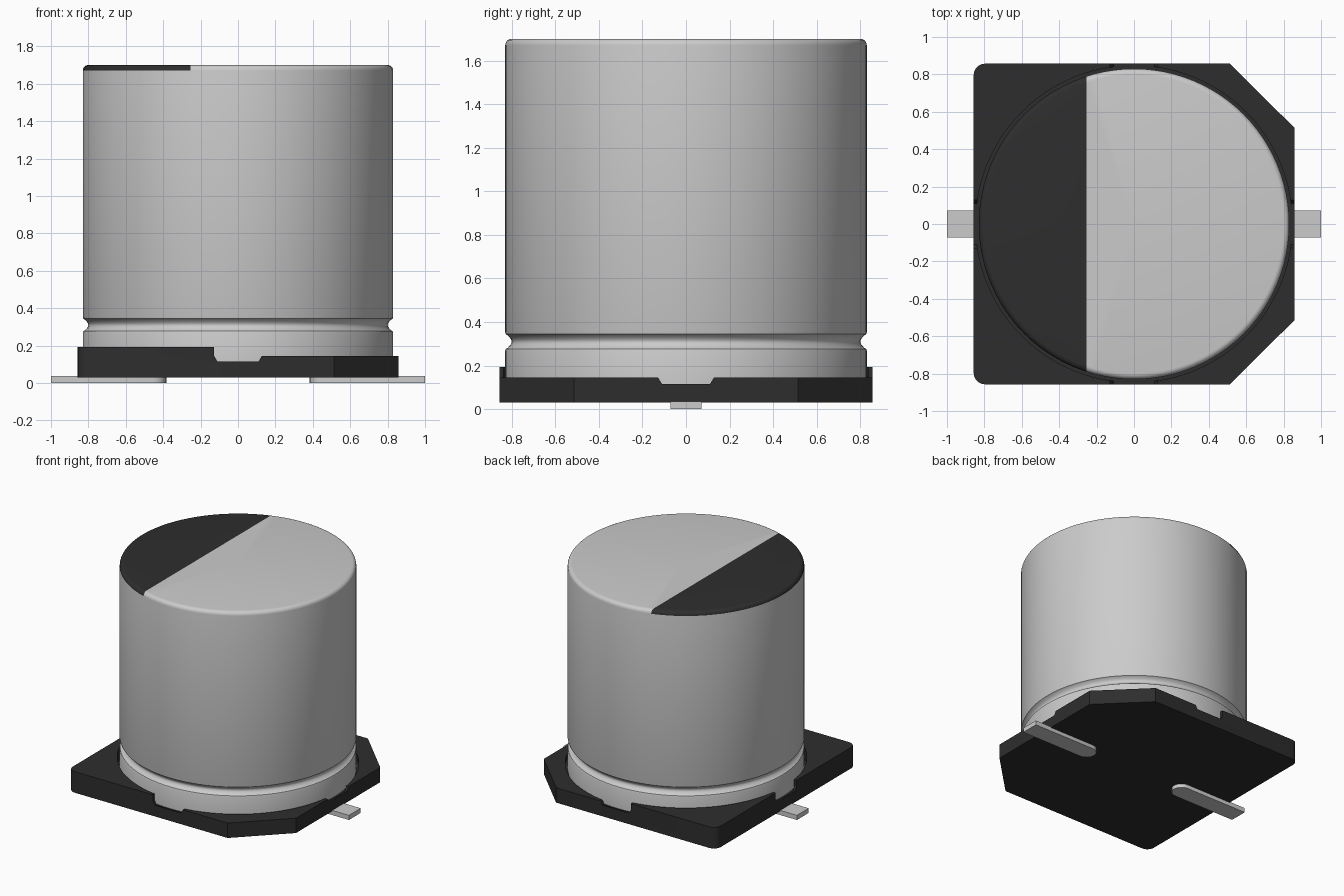
import bpy, bmesh, math
from mathutils import Matrix

cube = bpy.data.objects.get("Cube")
if cube:
    bpy.data.objects.remove(cube, do_unlink=True)


def material(name, rgb, rough):
    m = bpy.data.materials.new(name)
    m.use_nodes = True
    m.diffuse_color = (*rgb, 1)
    bsdf = next(n for n in m.node_tree.nodes if n.type == 'BSDF_PRINCIPLED')
    bsdf.inputs["Base Color"].default_value = (*rgb, 1)
    bsdf.inputs["Roughness"].default_value = rough
    return m


ALU = material("aluminium grey", (0.60, 0.60, 0.60), 0.4)
BLACK = material("black plastic", (0.027, 0.027, 0.027), 0.6)


def make(name, bm, *mats):
    bmesh.ops.recalc_face_normals(bm, faces=bm.faces)
    me = bpy.data.meshes.new(name)
    bm.to_mesh(me)
    bm.free()
    ob = bpy.data.objects.new(name, me)
    bpy.context.collection.objects.link(ob)
    for m in mats:
        me.materials.append(m)
    return ob


def activate(ob):
    bpy.ops.object.select_all(action='DESELECT')
    ob.select_set(True)
    bpy.context.view_layer.objects.active = ob


def smooth(ob, angle):
    activate(ob)
    bpy.ops.object.shade_smooth_by_angle(angle=math.radians(angle))


def prism(name, outline, z0, z1, *mats):
    """Extrude an xy outline from z0 to z1."""
    bm = bmesh.new()
    face = bm.faces.new([bm.verts.new((x, y, z0)) for x, y in outline])
    top = bmesh.ops.extrude_face_region(bm, geom=[face])["geom"]
    bmesh.ops.translate(bm, vec=(0, 0, z1 - z0),
                        verts=[v for v in top if isinstance(v, bmesh.types.BMVert)])
    return make(name, bm, *mats)


def arc(cx, cy, r, a0, a1, n):
    return [(cx + r * math.cos(math.radians(a0 + (a1 - a0) * i / n)),
             cy + r * math.sin(math.radians(a0 + (a1 - a0) * i / n)))
            for i in range(n + 1)]


def cut(ob, cutter):
    cutter.hide_render = True
    mod = ob.modifiers.new("cut", 'BOOLEAN')
    mod.operation = 'DIFFERENCE'
    mod.solver = 'EXACT'
    mod.object = cutter
    activate(ob)
    bpy.ops.object.modifier_apply(modifier=mod.name)
    bpy.data.objects.remove(cutter, do_unlink=True)


# Base plate: two rounded corners at -x, two chamfered corners at +x
H = 0.857
outline = (arc(-H + 0.06, H - 0.06, 0.06, 90, 180, 6)
           + arc(-H + 0.06, -H + 0.06, 0.06, 180, 270, 6)
           + [(0.512, -H), (H, -0.515), (H, 0.515), (0.512, H)])
base = prism("base_plate", outline, 0.03, 0.193, BLACK)

# Round seat for the can, and the lower half of the rim
cut(base, prism("seat_cutter", arc(0, 0, 0.847, 0, 360 * 95 / 96, 95), 0.11, 0.4))
cut(base, prism("step_cutter", [(0, -1), (1, -1), (1, 1), (0, 1)], 0.145, 0.4))

# Tapered notch in the middle of each side of the rim
for k in range(4):
    bm = bmesh.new()
    notch = [(-0.11, 0.115), (0.11, 0.115), (0.128, 0.145), (0.128, 0.4), (-0.128, 0.4), (-0.128, 0.145)]
    face = bm.faces.new([bm.verts.new((x, -1, z)) for x, z in notch])
    ext = bmesh.ops.extrude_face_region(bm, geom=[face])["geom"]
    bmesh.ops.translate(bm, vec=(0, 0.3, 0), verts=[v for v in ext if isinstance(v, bmesh.types.BMVert)])
    bmesh.ops.rotate(bm, verts=bm.verts, matrix=Matrix.Rotation(k * math.pi / 2, 3, 'Z'))
    cut(base, make("notch_cutter", bm))
smooth(base, 25)

# Can: lathe profile with a crimped groove and a rounded top edge
R, TOP, B = 0.83, 1.70, 0.03
profile = [(0, 0.105), (R, 0.105), (R, 0.268), (0.827, 0.277), (0.818, 0.282)]
profile += [(0.818 - 0.018 * math.sin(math.pi * i / 6), 0.282 + 0.056 * i / 6) for i in range(1, 6)]
profile += [(0.818, 0.338), (0.827, 0.344), (R, 0.354)]
profile += arc(R - B, TOP - B, B, 0, 90, 5)
profile += [(0, TOP)]
bm = bmesh.new()
verts = [bm.verts.new((r, 0, z)) for r, z in profile]
edges = [bm.edges.new(p) for p in zip(verts, verts[1:])]
bmesh.ops.spin(bm, geom=verts + edges, cent=(0, 0, 0), axis=(0, 0, 1),
               angle=2 * math.pi, steps=96)
bmesh.ops.remove_doubles(bm, verts=bm.verts, dist=1e-4)

# Polarity mark: cut the top along a chord and paint the -x side
MARK = -0.255
cap = [f for f in bm.faces if f.calc_center_median().z > TOP - B]
geom = set(cap) | {e for f in cap for e in f.edges} | {v for f in cap for v in f.verts}
bmesh.ops.bisect_plane(bm, geom=list(geom), dist=1e-5, plane_co=(MARK, 0, 0), plane_no=(1, 0, 0))
for f in bm.faces:
    c = f.calc_center_median()
    f.material_index = int(c.z > TOP - B and c.x < MARK)
can = make("can", bm, ALU, BLACK)
smooth(can, 35)

# Leads: flat strips with a rounded inner end
for name, s in (("left_lead", 1), ("right_lead", -1)):
    strip = [(1.0, -0.072), (1.0, 0.072)] + arc(0.455, 0, 0.072, 90, 270, 12)
    lead = prism(name, [(s * x, y) for x, y in strip], 0, 0.036, ALU)
    smooth(lead, 30)
